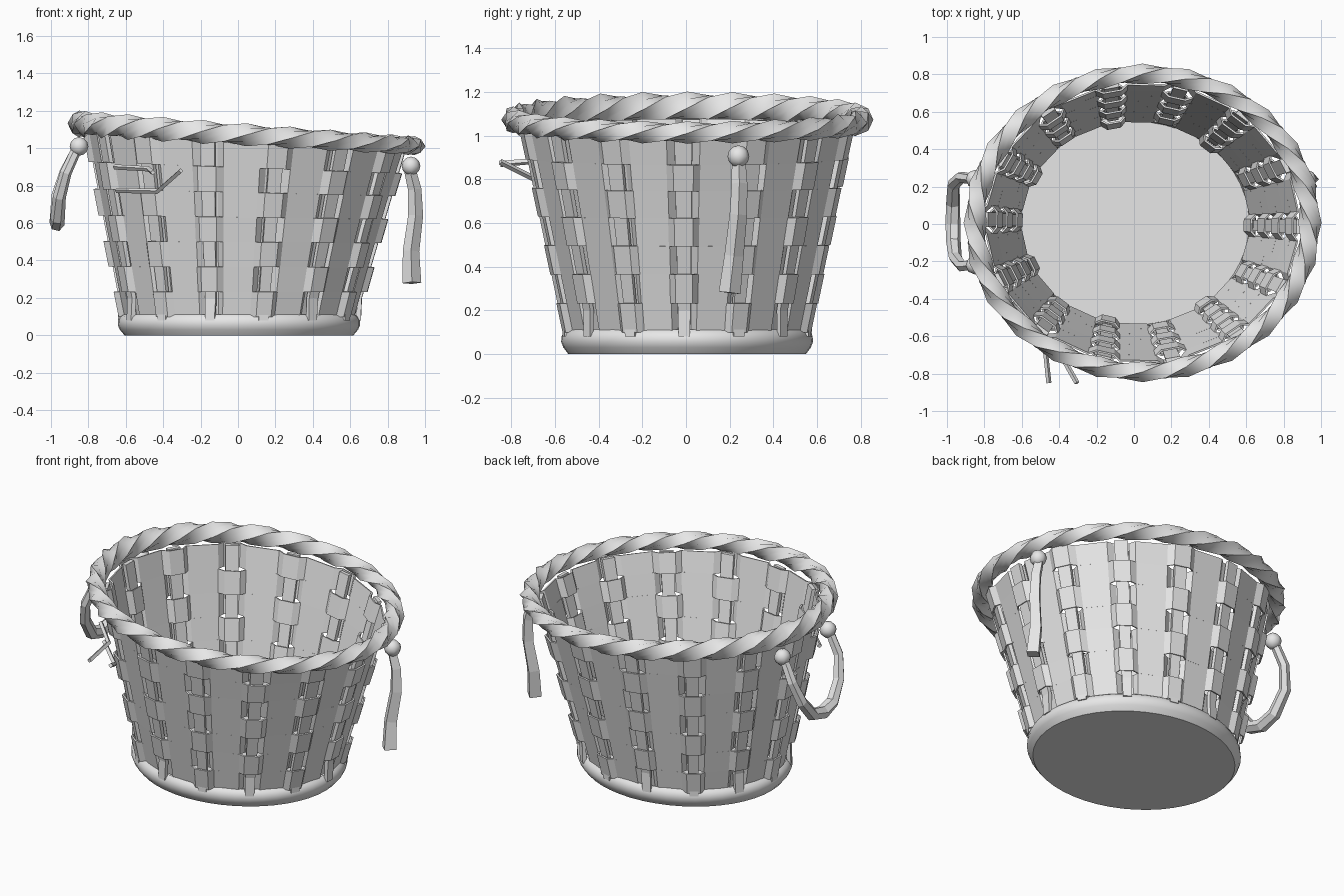
import bpy, bmesh, math
from math import cos, sin, pi
from mathutils import Vector

cube = bpy.data.objects.get("Cube")
if cube:
    bpy.data.objects.remove(cube)

GREY = (0.8, 0.8, 0.8, 1)
wicker = bpy.data.materials.new("pale grey wicker")
wicker.use_nodes = True
wicker.diffuse_color = GREY
wicker.node_tree.nodes["Principled BSDF"].inputs["Base Color"].default_value = GREY

STAKES = 14
STEP = 2 * pi / STAKES
TURN = -0.025       # first stake sits slightly off the side axis
SQUASH = 0.89       # basket is oval
ROWS = 7
ROW_H = 0.133


def place(a, r, z):
    """Point on the oval basket, which leans more towards the rim."""
    x = 0.005 + 0.038 * z + r * cos(a)
    return Vector((x, 0.006 + SQUASH * r * sin(a), z - 0.06 * x * (z / 1.05) ** 3))


def wall_r(z):
    return 0.613 + 0.228 * (z - 0.1) / 0.95


def finish(name, bm, smooth=0, thickness=0):
    bmesh.ops.recalc_face_normals(bm, faces=bm.faces)
    mesh = bpy.data.meshes.new(name)
    bm.to_mesh(mesh)
    bm.free()
    mesh.materials.append(wicker)
    obj = bpy.data.objects.new(name, mesh)
    bpy.context.collection.objects.link(obj)
    if thickness:
        mod = obj.modifiers.new("thickness", 'SOLIDIFY')
        mod.thickness = thickness
        mod.offset = 0
    if smooth:
        bpy.ops.object.select_all(action='DESELECT')
        obj.select_set(True)
        bpy.context.view_layer.objects.active = obj
        bpy.ops.object.shade_smooth_by_angle(angle=math.radians(smooth))


def skin(bm, rings, closed_path=False, caps=True):
    """Join closed rings of points into a tube."""
    loops = [[bm.verts.new(p) for p in ring] for ring in rings]
    pairs = list(zip(loops, loops[1:]))
    if closed_path:
        pairs.append((loops[-1], loops[0]))
    for a, b in pairs:
        n = len(a)
        for i in range(n):
            j = (i + 1) % n
            bm.faces.new((a[i], a[j], b[j], b[i]))
    if caps and not closed_path:
        bm.faces.new(loops[0])
        bm.faces.new(loops[-1])


def tube(name, points, radii, sides=4):
    """Tapered tube through a short list of points."""
    pts = [Vector(p) for p in points]
    rings = []
    side = None
    for i, p in enumerate(pts):
        t = (pts[min(i + 1, len(pts) - 1)] - pts[max(i - 1, 0)]).normalized()
        if side is None:
            side = t.orthogonal()
        side = (side - t * side.dot(t)).normalized()
        up = t.cross(side)
        rings.append([p + radii[i] * (side * cos(2 * pi * (k + 0.5) / sides)
                                      + up * sin(2 * pi * (k + 0.5) / sides))
                      for k in range(sides)])
    bm = bmesh.new()
    skin(bm, rings)
    finish(name, bm)


def knob(name, position):
    bm = bmesh.new()
    bmesh.ops.create_uvsphere(bm, u_segments=8, v_segments=6, radius=0.05)
    bmesh.ops.translate(bm, verts=bm.verts, vec=position)
    finish(name, bm, 50)


# Base: rounded oval tray with a sunken floor
bm = bmesh.new()
profile = [(0.612, 0), (0.637, 0.03), (0.648, 0.055), (0.646, 0.08),
           (0.635, 0.1), (0.618, 0.112), (0.61, 0.06)]
skin(bm, [[(0.005 + r * cos(2 * pi * k / 48), 0.005 + SQUASH * r * sin(2 * pi * k / 48), z)
           for k in range(48)] for r, z in profile])
finish("base", bm, 40)

# Woven bands: flat between stakes, passing alternately outside and inside them
for row in range(ROWS):
    low = 0.1 + row * ROW_H
    rings = []
    for z in (low, low + ROW_H):
        ring = []
        for k in range(STAKES):
            s = 0.03 if (k + row) % 2 else -0.03
            for da, dr in ((-0.105, 0), (-0.06, s), (0.06, s), (0.105, 0)):
                ring.append(place(TURN + k * STEP + da, wall_r(z) + dr, z))
        rings.append(ring)
    bm = bmesh.new()
    skin(bm, rings, caps=False)
    finish(f"woven_band_{row + 1}", bm, thickness=0.01)

# Upright stakes, wider towards the rim
for k in range(STAKES):
    a = TURN + k * STEP
    tangent = Vector((-sin(a), SQUASH * cos(a), 0)).normalized()
    rings = []
    for z, dr, w in ((0.08, 0.029, 0.026), (0.2, 0.001, 0.029), (1.03, 0.001, 0.04)):
        rings.append([place(a, wall_r(z) + dr + d, z) + tangent * w * s
                      for s, d in ((-1, -0.012), (1, -0.012), (1, 0.012), (-1, 0.012))])
    bm = bmesh.new()
    skin(bm, rings)
    finish(f"stake_{k + 1}", bm)

# Rim: rounded square section twisted a quarter turn per bump
BUMPS, PER_BUMP, SIDES = 24, 2, 8
rings = []
total = BUMPS * PER_BUMP
for i in range(total):
    a = 2 * pi * i / total
    twist = pi / 2 * i / PER_BUMP
    ring = []
    for k in range(SIDES):
        t = 2 * pi * k / SIDES + twist
        r = 0.048 if k % 2 else 0.062
        ring.append(place(a, 0.895 + r * cos(t), 1.075 + r * sin(t)))
    rings.append(ring)
bm = bmesh.new()
skin(bm, rings, closed_path=True)
finish("twisted_rim", bm, 60)

# Right handle: hanging loop with a knob at each end
tube("right_handle",
     [(-0.86, 0.24, 1.0), (-0.925, 0.25, 0.87), (-0.965, 0.21, 0.74), (-0.968, 0.11, 0.625),
      (-0.968, 0, 0.597), (-0.965, -0.1, 0.625), (-0.955, -0.18, 0.74),
      (-0.92, -0.225, 0.87), (-0.86, -0.22, 1.0)],
     [0.028, 0.031, 0.035, 0.039, 0.041, 0.039, 0.035, 0.031, 0.028], sides=6)
knob("right_handle_knob_back", (-0.85, 0.24, 1.01))
knob("right_handle_knob_front", (-0.85, -0.22, 1.01))

# Left handle: snapped, one strand hangs down
tube("left_broken_handle",
     [(0.91, 0.24, 0.92), (0.945, 0.245, 0.78), (0.95, 0.24, 0.64),
      (0.925, 0.22, 0.45), (0.93, 0.2, 0.28)],
     [0.03, 0.036, 0.04, 0.044, 0.05])
knob("left_handle_knob", (0.925, 0.24, 0.905))

# Loose twigs poking out of the front
tube("upper_twig", [(-0.66, -0.44, 0.9), (-0.48, -0.62, 0.89), (-0.455, -0.85, 0.87)],
     [0.014] * 3)
tube("lower_twig", [(-0.65, -0.42, 0.775), (-0.43, -0.63, 0.77), (-0.305, -0.85, 0.88)],
     [0.014] * 3)
